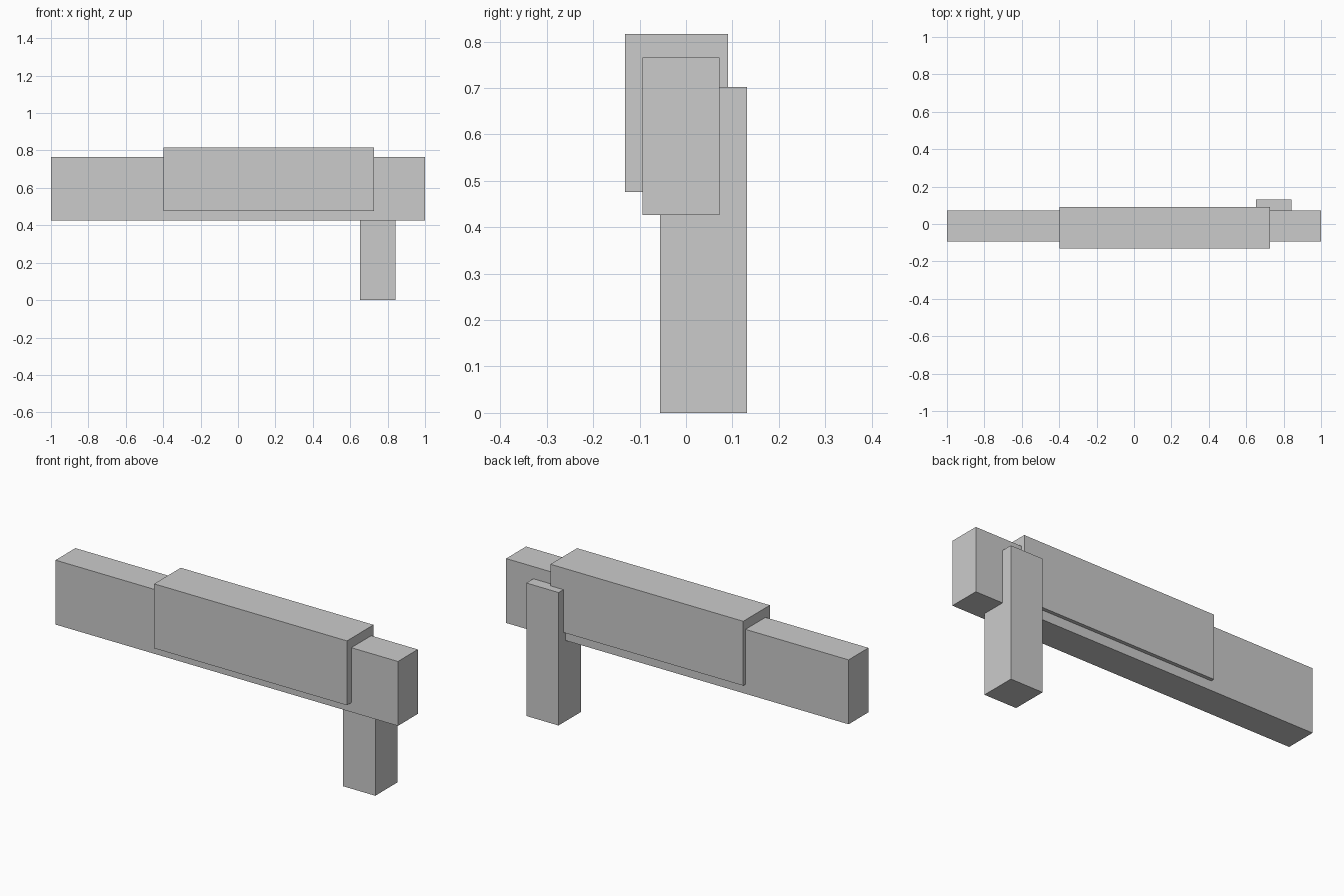
import bpy

if "Cube" in bpy.data.objects:
    bpy.data.objects.remove(bpy.data.objects["Cube"])


def box(name, x, y, z):
    """Add a box spanning the given (min, max) ranges."""
    spans = (x, y, z)
    bpy.ops.mesh.primitive_cube_add(size=1, location=[(a + b) / 2 for a, b in spans])
    obj = bpy.context.object
    obj.name = name
    obj.scale = [b - a for a, b in spans]
    bpy.ops.object.transform_apply(location=False, rotation=False, scale=True)
    return obj


# Long bar running the full length
box("long_bar", (-1.0, 1.0), (-0.094, 0.072), (0.426, 0.766))

# Thicker body wrapped around the middle of the bar
box("body_block", (-0.398, 0.728), (-0.131, 0.091), (0.476, 0.816))

# Upright grip, set slightly behind the bar
box("grip", (0.653, 0.841), (-0.056, 0.131), (0.0, 0.702))
